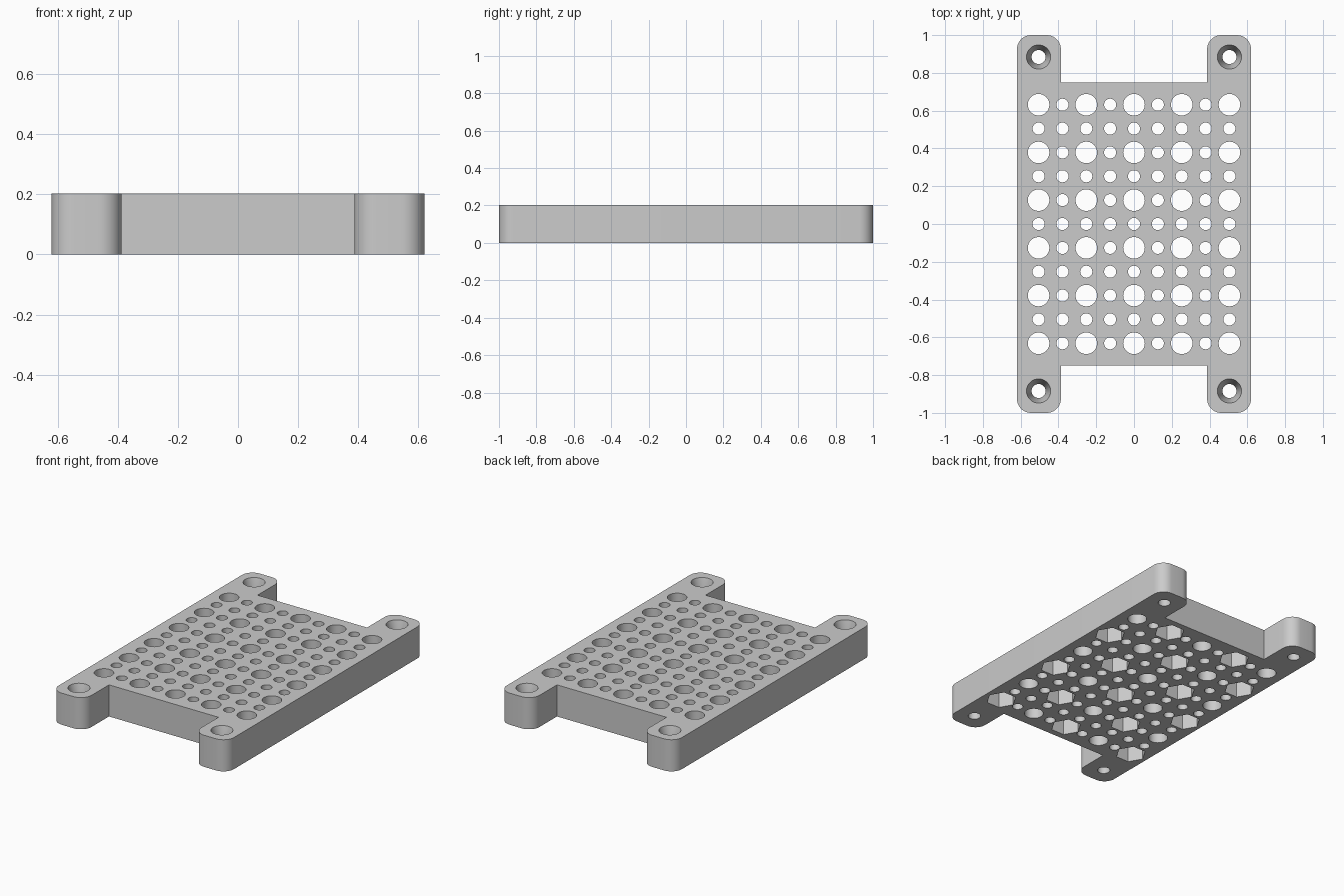
import bpy, bmesh
from math import cos, sin, pi, radians

cube = bpy.data.objects.get("Cube")
if cube:
    bpy.data.objects.remove(cube, do_unlink=True)

HEIGHT = 0.202
PITCH = 0.1263
HALF_X, ARM_X, NOTCH_Y = 0.62, 0.387, 0.75
CORNER = 0.075

grey = bpy.data.materials.new("plain grey")
grey.use_nodes = True
colour = (0.6, 0.6, 0.6, 1)
grey.diffuse_color = colour
grey.node_tree.nodes["Principled BSDF"].inputs["Base Color"].default_value = colour


def make_object(name, bm):
    bmesh.ops.recalc_face_normals(bm, faces=bm.faces)
    mesh = bpy.data.meshes.new(name)
    bm.to_mesh(mesh)
    bm.free()
    mesh.materials.append(grey)
    obj = bpy.data.objects.new(name, mesh)
    bpy.context.collection.objects.link(obj)
    return obj


def lathe(bm, x, y, profile, sides):
    """Closed solid through (radius, z) rings, centred on x, y."""
    rings = [[bm.verts.new((x + r * cos(2 * pi * k / sides),
                            y + r * sin(2 * pi * k / sides), z))
              for k in range(sides)] for r, z in profile]
    bm.faces.new(rings[0][::-1])
    bm.faces.new(rings[-1])
    for low, high in zip(rings, rings[1:]):
        for k in range(sides):
            n = (k + 1) % sides
            bm.faces.new((low[k], low[n], high[n], high[k]))


def arc(cx, cy, start, steps=10):
    return [(cx + CORNER * cos(start + pi / 2 * k / steps),
             cy + CORNER * sin(start + pi / 2 * k / steps)) for k in range(steps + 1)]


# Plate outline: one quarter mirrored into four rounded arms
quarter = (arc(HALF_X - CORNER, 1 - CORNER, 0)
           + arc(ARM_X + CORNER, 1 - CORNER, pi / 2) + [(ARM_X, NOTCH_Y)])
half = quarter + [(-x, y) for x, y in reversed(quarter)]
outline = half + [(x, -y) for x, y in reversed(half)]
bm = bmesh.new()
base = bm.faces.new([bm.verts.new((x, y, 0)) for x, y in outline])
top = bmesh.ops.extrude_face_region(bm, geom=[base])["geom"]
bmesh.ops.translate(bm, vec=(0, 0, HEIGHT),
                    verts=[v for v in top if isinstance(v, bmesh.types.BMVert)])
plate = make_object("perforated_plate", bm)

# Grid of large and small through holes, with nut pockets under alternate large ones
holes, pockets = bmesh.new(), bmesh.new()
for col in range(9):
    for row in range(11):
        x, y = (col - 4) * PITCH, (row - 5) * PITCH
        large = col % 2 == 0 and row % 2 == 0
        radius = 0.057 if large else 0.032
        lathe(holes, x, y, [(radius, -0.1), (radius, HEIGHT + 0.1)], 40 if large else 28)
        if large and (col + row) % 4 == 0:
            lathe(pockets, x, y, [(0.091, -0.05), (0.091, 0.1)], 6)

# Countersunk mounting holes in the arms
for x in (-4 * PITCH, 4 * PITCH):
    for y in (-7 * PITCH, 7 * PITCH):
        lathe(holes, x, y, [(0.037, -0.1), (0.037, 0.1), (0.064, HEIGHT),
                            (0.064, HEIGHT + 0.1)], 40)

# Cut the holes and pockets
bpy.context.view_layer.objects.active = plate
for name, cutter_bm in (("hole_cutter", holes), ("pocket_cutter", pockets)):
    cutter = make_object(name, cutter_bm)
    cutter.hide_render = True
    mod = plate.modifiers.new(name, "BOOLEAN")
    mod.operation = "DIFFERENCE"
    mod.solver = "EXACT"
    mod.object = cutter
    bpy.ops.object.modifier_apply(modifier=name)
    bpy.data.objects.remove(cutter, do_unlink=True)

# Smooth the curved walls, keep the edges sharp
bpy.ops.object.select_all(action="DESELECT")
plate.select_set(True)
bpy.ops.object.shade_smooth_by_angle(angle=radians(30))
